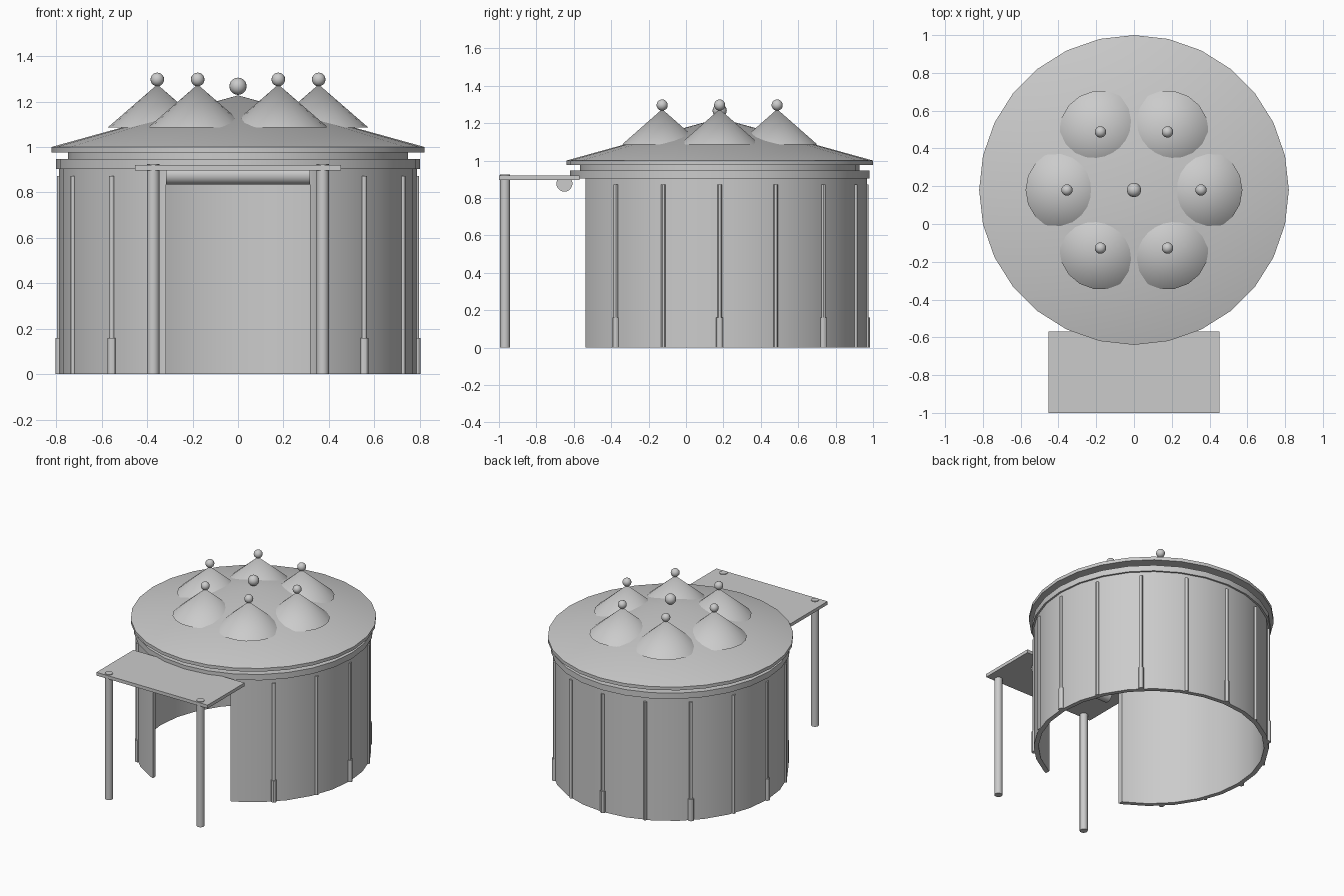
import bpy, bmesh
from math import sin, cos, pi, radians
from mathutils import Matrix

cube = bpy.data.objects.get("Cube")
if cube:
    bpy.data.objects.remove(cube, do_unlink=True)

grey = bpy.data.materials.new("plain_grey")
grey.use_nodes = True
colour = (0.6, 0.6, 0.6, 1)
grey.diffuse_color = colour
grey.node_tree.nodes["Principled BSDF"].inputs["Base Color"].default_value = colour

CY = 0.18      # centre of the round hall
SIDES = 28


def finish(name, bm, smooth=True):
    bmesh.ops.recalc_face_normals(bm, faces=bm.faces)
    mesh = bpy.data.meshes.new(name)
    bm.to_mesh(mesh)
    bm.free()
    mesh.materials.append(grey)
    obj = bpy.data.objects.new(name, mesh)
    bpy.context.collection.objects.link(obj)
    bpy.ops.object.select_all(action='DESELECT')
    obj.select_set(True)
    bpy.context.view_layer.objects.active = obj
    if smooth:
        bpy.ops.object.shade_smooth_by_angle(angle=radians(30))
    return obj


def lathe(name, profile, x=0, y=CY, sides=SIDES):
    """Spin a closed outline of (radius, height) points about a vertical axis."""
    bm = bmesh.new()
    rings = [[bm.verts.new((x + r * cos(2 * pi * i / sides),
                            y + r * sin(2 * pi * i / sides), z))
              for i in range(sides)] for r, z in profile]
    for a, b in zip(rings, rings[1:] + rings[:1]):
        for i in range(sides):
            j = (i + 1) % sides
            bm.faces.new((a[i], a[j], b[j], b[i]))
    bmesh.ops.remove_doubles(bm, verts=bm.verts, dist=1e-5)
    return finish(name, bm)


def tube(name, inner, outer, low, high):
    return lathe(name, [(inner, low), (outer, low), (outer, high), (inner, high)])


def rod(name, x, y, radius, low, high, sides=12):
    bm = bmesh.new()
    bmesh.ops.create_cone(bm, cap_ends=True, segments=sides, radius1=radius, radius2=radius,
                          depth=high - low, matrix=Matrix.Translation((x, y, (low + high) / 2)))
    return finish(name, bm)


def box(name, x, y, z, sx, sy, sz):
    bm = bmesh.new()
    bmesh.ops.create_cube(bm, size=1, matrix=Matrix.Translation((x, y, z))
                          @ Matrix.Diagonal((sx, sy, sz, 1)))
    return finish(name, bm, smooth=False)


def ball(name, x, y, z, radius):
    bm = bmesh.new()
    bmesh.ops.create_uvsphere(bm, u_segments=16, v_segments=10, radius=radius,
                              matrix=Matrix.Translation((x, y, z)))
    return finish(name, bm)


# Round wall with a doorway cut through the front
wall = tube("wall", 0.755, 0.787, 0, 0.904)
cutter = box("doorway_cutter", 0, -0.6, 0.5, 0.634, 0.8, 1.4)
cutter.hide_render = True
bpy.context.view_layer.objects.active = wall
cut = wall.modifiers.new("doorway", 'BOOLEAN')
cut.operation = 'DIFFERENCE'
cut.solver = 'EXACT'
cut.object = cutter
bpy.ops.object.modifier_apply(modifier=cut.name)
bpy.data.objects.remove(cutter, do_unlink=True)

# Bands joining wall and roof
tube("wall_band", 0.755, 0.8, 0.903, 0.946)
tube("roof_collar", 0.71, 0.747, 0.946, 0.98)

# Main roof with its finial
lathe("main_roof", [(0, 0.976), (0.82, 0.976), (0.82, 1.0), (0, 1.227)])
ball("main_finial", 0, CY, 1.267, 0.038)

# Ring of six small conical roofs with finials
for i in range(6):
    a = i * pi / 3
    x, y = 0.355 * cos(a), CY + 0.355 * sin(a)
    lathe("small_roof", [(0, 1.085), (0.219, 1.085), (0, 1.275)], x, y, sides=18)
    ball("small_finial", x, y, 1.297, 0.03)

# Wall rods, every other one standing in a thicker socket
for i in range(13):
    a = radians(-45 + i * 22.5)
    x, y = 0.785 * cos(a), CY + 0.785 * sin(a)
    rod("wall_rod", x, y, 0.012, 0, 0.872)
    if i % 2 == 0:
        rod("rod_socket", x, y, 0.019, 0, 0.16)

# Entrance canopy on two posts
box("canopy", 0, -0.785, 0.908, 0.905, 0.43, 0.024)
for side in (-1, 1):
    rod("canopy_post", side * 0.373, -0.968, 0.027, 0, 0.925, sides=16)

# Rolled-up door curtain under the canopy
bm = bmesh.new()
bmesh.ops.create_cone(bm, cap_ends=True, segments=20, radius1=0.043, radius2=0.043, depth=0.634,
                      matrix=Matrix.Translation((0, -0.65, 0.877)) @ Matrix.Rotation(pi / 2, 4, 'Y'))
finish("rolled_curtain", bm)
